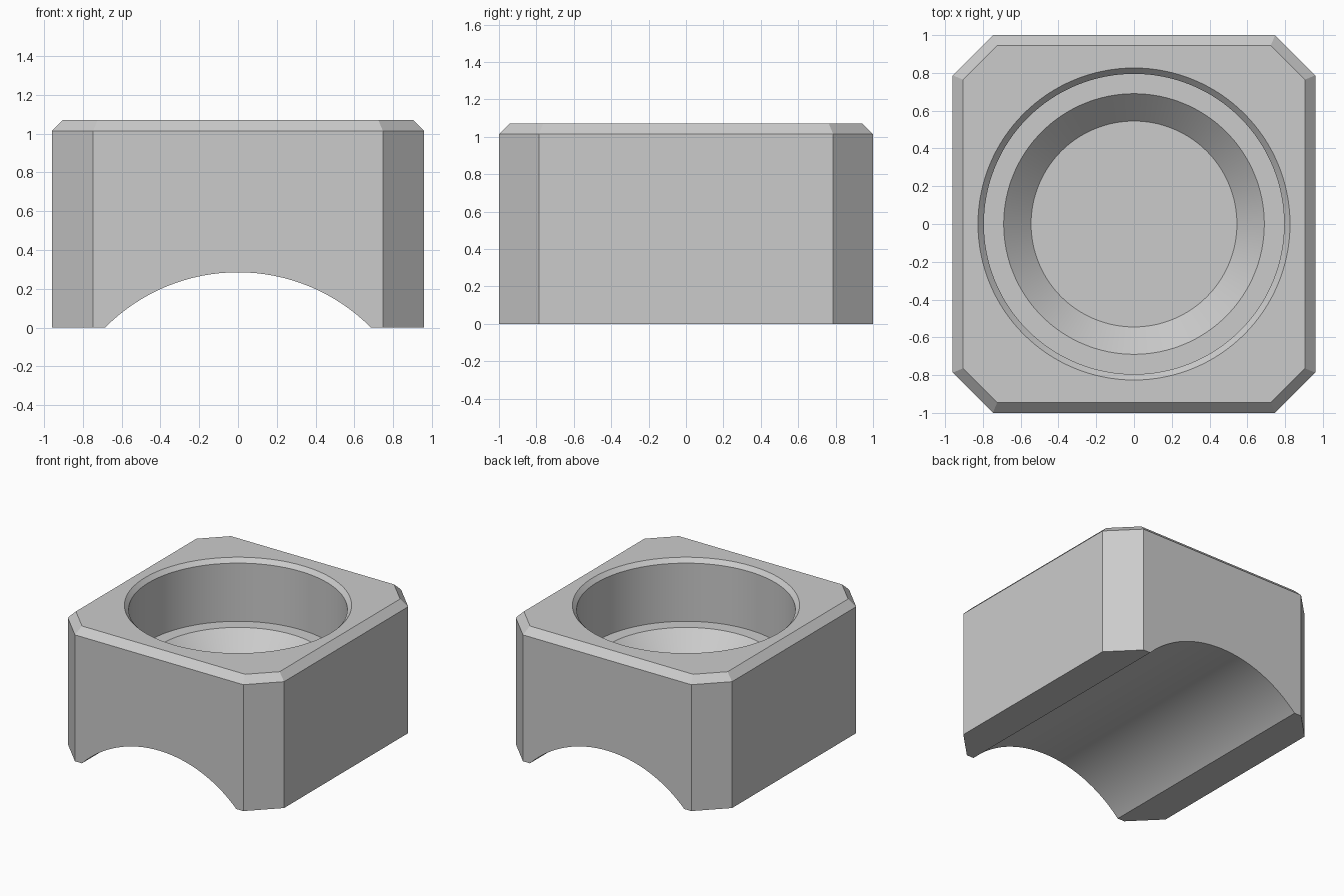
import bpy
import bmesh
import math

cube = bpy.data.objects.get("Cube")
if cube:
    bpy.data.objects.remove(cube, do_unlink=True)

HALF_X, HALF_Y, HEIGHT = 0.96, 1.0, 1.07
CORNER = 0.213      # vertical corner chamfer
EDGE = 0.056        # top edge chamfer
SEGMENTS = 128

grey = bpy.data.materials.new("plain grey")
grey.use_nodes = True
grey.diffuse_color = (0.6, 0.6, 0.6, 1)
grey.node_tree.nodes["Principled BSDF"].inputs["Base Color"].default_value = (0.6, 0.6, 0.6, 1)


def loft(name, rings):
    """Solid through a stack of equal-length point rings, capped at both ends."""
    bm = bmesh.new()
    loops = [[bm.verts.new(p) for p in ring] for ring in rings]
    count = len(loops[0])
    for low, high in zip(loops, loops[1:]):
        for i in range(count):
            j = (i + 1) % count
            bm.faces.new((low[i], low[j], high[j], high[i]))
    bm.faces.new(loops[0][::-1])
    bm.faces.new(loops[-1])
    bmesh.ops.recalc_face_normals(bm, faces=bm.faces)
    mesh = bpy.data.meshes.new(name)
    bm.to_mesh(mesh)
    bm.free()
    mesh.materials.append(grey)
    obj = bpy.data.objects.new(name, mesh)
    bpy.context.collection.objects.link(obj)
    return obj


def octagon(inset, z):
    """Rectangle with cut corners, offset inwards evenly."""
    x, y = HALF_X - inset, HALF_Y - inset
    c = CORNER - inset * (2 - math.sqrt(2))
    return [(x, c - y, z), (x, y - c, z), (x - c, y, z), (c - x, y, z),
            (-x, y - c, z), (-x, c - y, z), (c - x, -y, z), (x - c, -y, z)]


def circle(radius):
    for i in range(SEGMENTS):
        a = math.tau * i / SEGMENTS
        yield radius * math.cos(a), radius * math.sin(a)


# Block with chamfered corners and top edge
block = loft("block", [octagon(0, 0), octagon(0, HEIGHT - EDGE), octagon(EDGE, HEIGHT)])

# Stepped socket: conical floor rim, ledge, straight wall, chamfered mouth
profile = [(0.545, 0.425), (0.69, 0.57), (0.795, 0.57), (0.795, HEIGHT - 0.033),
           (0.826, HEIGHT), (0.826, HEIGHT + 0.1)]
socket = loft("socket_cutter", [[(x, y, z) for x, y in circle(r)] for r, z in profile])

# Arched channel running front to back underneath
ARCH_RADIUS, ARCH_TOP = 0.966, 0.285
channel = loft("channel_cutter", [[(x, y, z + ARCH_TOP - ARCH_RADIUS)
                                   for x, z in circle(ARCH_RADIUS)] for y in (-1.2, 1.2)])

# Cut the block
bpy.context.view_layer.objects.active = block
for cutter in (socket, channel):
    cutter.hide_render = True
    mod = block.modifiers.new(cutter.name, "BOOLEAN")
    mod.operation = "DIFFERENCE"
    mod.solver = "EXACT"
    mod.object = cutter
    bpy.ops.object.modifier_apply(modifier=mod.name)
    bpy.data.objects.remove(cutter, do_unlink=True)

# Smooth the curved walls, keep the chamfers crisp
bpy.ops.object.select_all(action="DESELECT")
block.select_set(True)
bpy.ops.object.shade_smooth_by_angle(angle=math.radians(20))
